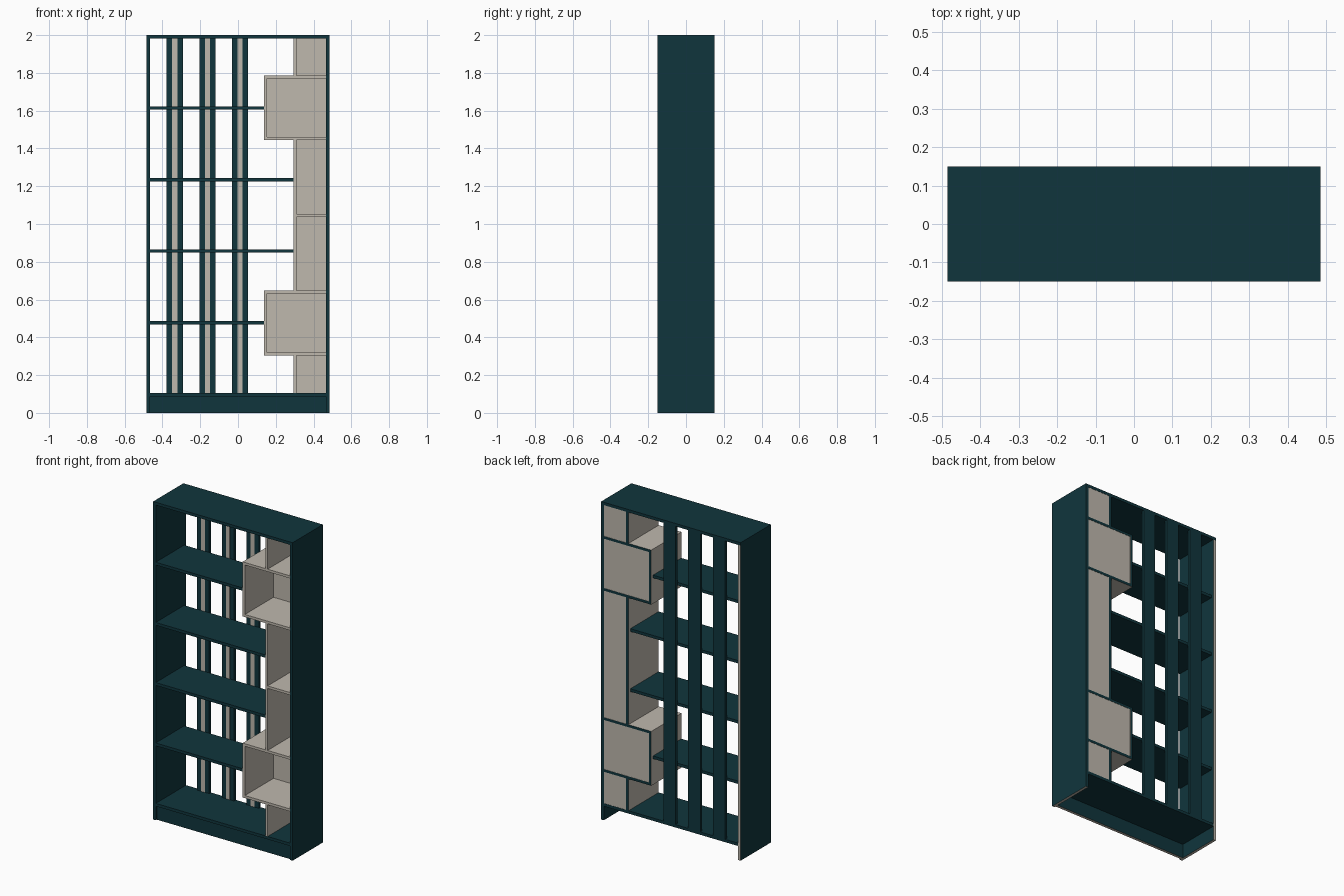
import bpy, bmesh

if "Cube" in bpy.data.objects:
    bpy.data.objects.remove(bpy.data.objects["Cube"])


def material(name, rgb):
    m = bpy.data.materials.new(name)
    m.diffuse_color = (*rgb, 1)
    m.use_nodes = True
    m.node_tree.nodes["Principled BSDF"].inputs["Base Color"].default_value = m.diffuse_color
    return m


TEAL = material("dark_teal", (0.0052, 0.036, 0.046))
TAN = material("warm_tan", (0.52, 0.48, 0.42))


def board(name, x, y, z, mat, other=None, rule=None):
    """Box from (min, max) ranges; faces whose normal meets the rule get the other colour."""
    bm = bmesh.new()
    bmesh.ops.create_cube(bm, size=1)
    for v in bm.verts:
        for i, r in enumerate((x, y, z)):
            v.co[i] = r[1] if v.co[i] > 0 else r[0]
    bm.normal_update()
    if rule:
        for f in bm.faces:
            f.material_index = 1 if rule(f.normal) else 0
    me = bpy.data.meshes.new(name)
    bm.to_mesh(me)
    bm.free()
    me.materials.append(mat)
    if other:
        me.materials.append(other)
    ob = bpy.data.objects.new(name, me)
    bpy.context.collection.objects.link(ob)
    return ob


T = 0.018           # carcass board thickness
W = 0.016           # cubby wall thickness
HX, HY = 0.485, 0.15
IN = HX - T         # inner face of the side panels
FLOOR, CEIL = 0.106, 2 - T
DEPTH = (-HY, HY)

# Carcass: left panel has raw back and bottom edges, right panel a raw bottom edge
board("left_side_panel", (-HX, -IN), DEPTH, (0, CEIL), TEAL, TAN,
      lambda n: n.y > 0.5 or n.z < -0.5)
board("right_side_panel", (IN, HX), DEPTH, (0, CEIL), TEAL, TAN, lambda n: n.z < -0.5)
board("top_panel", (-HX, HX), DEPTH, (CEIL, 2), TEAL)
board("bottom_shelf", (-IN, IN), DEPTH, (FLOOR - T, FLOOR), TEAL)
board("plinth", (-IN, IN), (-0.14, -0.122), (0, FLOOR - T), TEAL, TAN, lambda n: n.z < -0.5)

# Shelves, running up to the big cubbies or the narrow column
BOX_X, COL_X = 0.137, 0.295
for i, (z, end) in enumerate([(0.477, BOX_X), (0.857, COL_X), (1.235, COL_X), (1.614, BOX_X)]):
    board(f"shelf_{i + 1}", (-IN, end), (-HY, 0.132), (z - T / 2, z + T / 2), TEAL)

# Back slats with a light strip on the front
for i, x in enumerate((-0.335, -0.1625, 0.01)):
    board(f"back_slat_{i + 1}", (x - 0.0425, x + 0.0425), (0.132, HY), (FLOOR, CEIL), TEAL)
    board(f"slat_strip_{i + 1}", (x - 0.0135, x + 0.0135), (0.1305, 0.133), (FLOOR, CEIL), TAN)


def wall(name, x, z):
    """Cubby wall: tan with a dark rear edge."""
    board(name, x, DEPTH, z, TAN, TEAL, lambda n: n.y > 0.5)


def back(name, x0, z0, z1):
    board(name, (x0, IN), (0.134, 0.1485), (z0, z1), TAN)


# Two large cubbies
cubbies = [(0.305, 0.647), (1.444, 1.787)]
for i, (z0, z1) in enumerate(cubbies):
    n = f"cubby_{i + 1}"
    wall(n + "_floor", (BOX_X, IN), (z0, z0 + W))
    wall(n + "_roof", (BOX_X, IN), (z1 - W, z1))
    wall(n + "_side", (BOX_X, BOX_X + W), (z0 + W, z1 - W))
    back(n + "_back", BOX_X + W, z0 + W, z1 - W)

# Narrow column below, between and above the cubbies
for i, (z0, z1) in enumerate([(FLOOR, 0.305), (0.647, 1.444), (1.787, CEIL)]):
    n = f"column_{i + 1}"
    wall(n + "_side", (COL_X, COL_X + W), (z0, z1))
    back(n + "_back", COL_X + W, z0, z1)
board("column_divider", (COL_X + W, IN), (-HY, 0.134), (1.037, 1.053), TAN)
